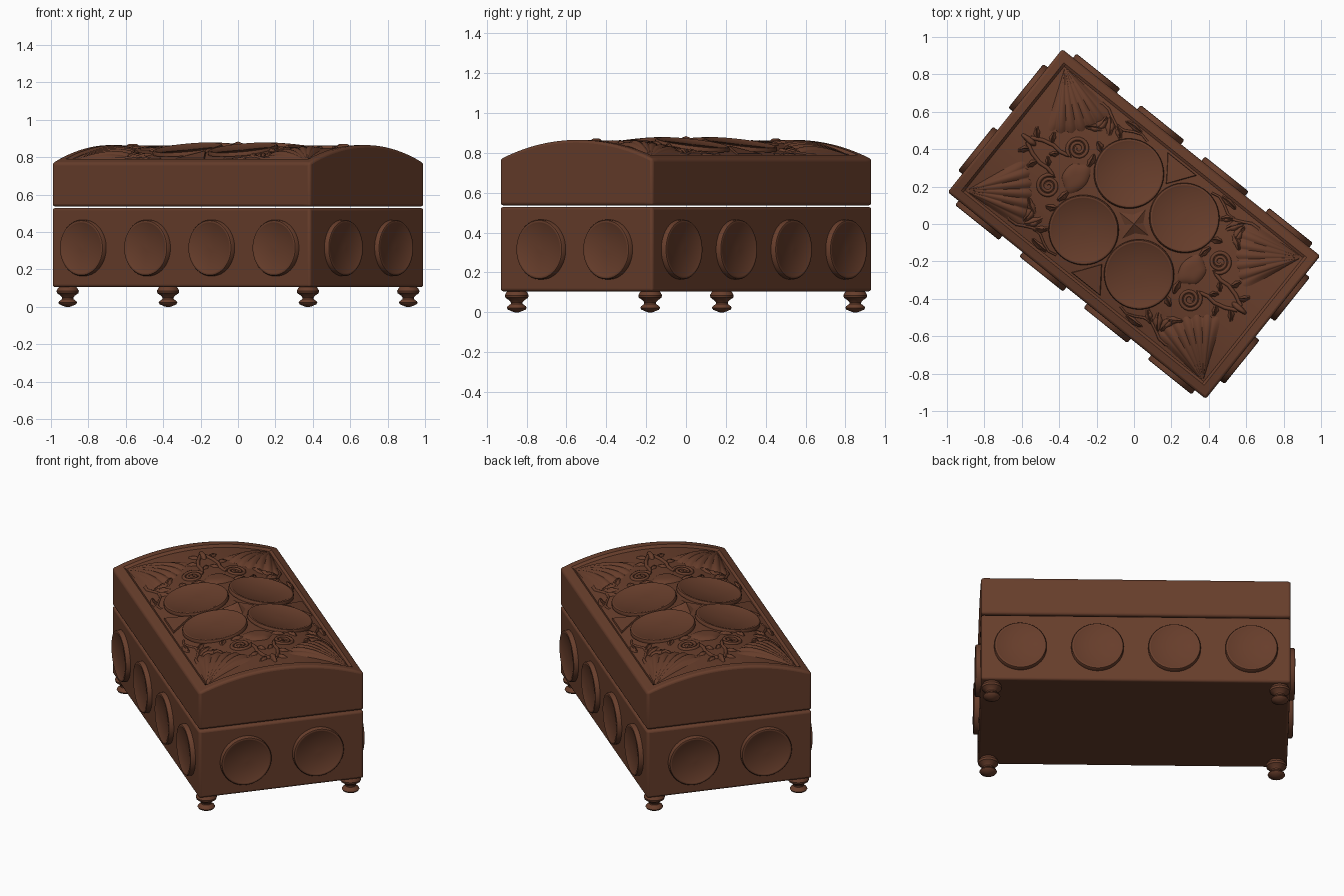
import bpy, bmesh, math
from math import sin, cos, pi, radians
from mathutils import Matrix, Vector

if "Cube" in bpy.data.objects:
    bpy.data.objects.remove(bpy.data.objects["Cube"])

TURN = Matrix.Rotation(radians(-38.7), 4, 'Z')   # whole casket is turned
L, W = 0.884, 0.49                               # half length, half width
TOP, EDGE, REC = 0.865, 0.77, 0.014
ARC = (W * W + (TOP - EDGE) ** 2) / (2 * (TOP - EDGE))

wood = bpy.data.materials.new("brown_wood")
wood.diffuse_color = (0.135, 0.047, 0.024, 1)
wood.use_nodes = True
wood.node_tree.nodes["Principled BSDF"].inputs["Base Color"].default_value = wood.diffuse_color


def arch(v):
    return TOP - ARC + math.sqrt(ARC * ARC - v * v)


def finish(name, bm, bevel=0, angle=35, fix=True):
    if fix:
        bmesh.ops.recalc_face_normals(bm, faces=bm.faces)
    bm.transform(TURN)
    me = bpy.data.meshes.new(name)
    bm.to_mesh(me)
    bm.free()
    ob = bpy.data.objects.new(name, me)
    bpy.context.collection.objects.link(ob)
    me.materials.append(wood)
    if bevel:
        m = ob.modifiers.new("bevel", 'BEVEL')
        m.width, m.segments, m.limit_method, m.angle_limit = bevel, 3, 'ANGLE', radians(55)
    bpy.context.view_layer.objects.active = ob
    ob.select_set(True)
    bpy.ops.object.shade_smooth_by_angle(angle=radians(angle))
    ob.select_set(False)
    return ob


def lathe(name, prof, mat, seg=48):
    bm = bmesh.new()
    rings = [[bm.verts.new((r * cos(2 * pi * i / seg), r * sin(2 * pi * i / seg), z))
              for i in range(seg)] for r, z in prof]
    for a, b in zip(rings, rings[1:]):
        for i in range(seg):
            j = (i + 1) % seg
            bm.faces.new((a[i], a[j], b[j], b[i]))
    bm.faces.new(rings[0])
    bm.faces.new(rings[-1])
    bm.transform(mat)
    return finish(name, bm)


def patch(name, fn, nu, nv, angle=35):
    """Carved relief: fn(s, t) gives (u, v, height above the sunk field)."""
    bm = bmesh.new()
    g = []
    for i in range(nu + 1):
        row = []
        for j in range(nv + 1):
            u, v, h = fn(i / nu, j / nv)
            row.append(bm.verts.new((u, v, arch(v) - REC + h)))
        g.append(row)
    for i in range(nu):
        for j in range(nv):
            bm.faces.new((g[i][j], g[i + 1][j], g[i + 1][j + 1], g[i][j + 1]))
    bmesh.ops.remove_doubles(bm, verts=bm.verts, dist=1e-5)
    bm.normal_update()
    for f in bm.faces:
        if f.normal.z < 0:
            f.normal_flip()
    return finish(name, bm, angle=angle, fix=False)


def stem(name, pts, r0, r1, h=0.002):
    """Half-sunk rounded strand along (u, v) points, tapering r0 to r1."""
    def fn(s, t):
        k = min(int(s * (len(pts) - 1)), len(pts) - 2)
        f = s * (len(pts) - 1) - k
        a, b = Vector(pts[k]), Vector(pts[k + 1])
        p = a.lerp(b, f)
        q0, q1 = Vector(pts[max(k - 1, 0)]), Vector(pts[min(k + 2, len(pts) - 1)])
        d = (b - q0).lerp(q1 - a, f).normalized()
        r = r0 + (r1 - r0) * s
        c = cos(pi * t)
        return p.x - d.y * r * c, p.y + d.x * r * c, h - 0.004 + 1.3 * r * sin(pi * t)
    patch(name, fn, len(pts) - 1, 6, 60)


def leaf(name, u, v, ang, ln, wd, su, sv, ht=0.018):
    """Pointed leaf with a middle crease."""
    def fn(s, t):
        x, c = s * ln, (2 * t - 1)
        w = wd * sin(pi * s ** 0.75) * (1 + 0.15 * sin(s * 18))
        y = c * w + 0.25 * ln * s * s
        h = -0.003 + ht * (1 - c * c) * sin(pi * min(s + 0.12, 1)) - 0.007 * math.exp(-30 * c * c)
        return (su * (u + x * cos(ang) - y * sin(ang)),
                sv * (v + x * sin(ang) + y * cos(ang)), h)
    patch(name, fn, 12, 8, 60)


# box body
bm = bmesh.new()
bmesh.ops.create_cube(bm, size=1, matrix=Matrix.Translation((0, 0, 0.317)) @
                      Matrix.Diagonal((2 * L, 2 * W, 0.424, 1)))
finish("box_body", bm, 0.014)

# arched lid with a sunk carving field
bm = bmesh.new()


def steps(half, n):
    inner = [-half + 0.066 + (2 * half - 0.132) * i / n for i in range(n + 1)]
    return [-half, -half + 0.052] + inner + [half - 0.052, half]


us, vs = steps(L, 4), steps(W, 28)
grid = [[bm.verts.new((u, v, arch(v) - (REC if abs(u) < L - 0.06 and abs(v) < W - 0.06 else 0)))
         for v in vs] for u in us]
for i in range(len(us) - 1):
    for j in range(len(vs) - 1):
        bm.faces.new((grid[i][j], grid[i + 1][j], grid[i + 1][j + 1], grid[i][j + 1]))
rim = [e for e in bm.edges if e.is_boundary]
ext = bmesh.ops.extrude_edge_only(bm, edges=rim)["geom"]
for x in ext:
    if isinstance(x, bmesh.types.BMVert):
        x.co.z = 0.536
bmesh.ops.contextual_create(bm, geom=[x for x in ext if isinstance(x, bmesh.types.BMEdge)
                                      and x.is_boundary])
finish("lid", bm, 0.014)

# turned feet
foot = [(0.045, 0.108), (0.052, 0.1), (0.06, 0.085), (0.057, 0.073), (0.038, 0.06), (0.03, 0.05),
        (0.03, 0.042), (0.046, 0.03), (0.05, 0.022), (0.044, 0.013), (0.02, 0.003), (0.01, 0)]
for su in (-1, 1):
    for sv in (-1, 1):
        lathe("foot", foot, Matrix.Translation((su * 0.823, sv * 0.429, 0)), 32)


def medal(r, t):
    return [(r, -0.02), (r, t - 0.008), (r - 0.004, t - 0.002), (r - 0.01, t),
            (r - 0.016, t - 0.001), (r - 0.022, t - 0.005), (0.01, t - 0.004)]


# round medallions on the four sides
for s in (-1, 1):
    for u in (-0.66, -0.22, 0.22, 0.66):
        lathe("long_side_medallion", medal(0.15, 0.029),
              Matrix.Translation((u, s * W, 0.315)) @ Matrix.Rotation(-s * pi / 2, 4, 'X'))
    for v in (-0.215, 0.215):
        lathe("end_medallion", medal(0.15, 0.029),
              Matrix.Translation((s * L, v, 0.315)) @ Matrix.Rotation(s * pi / 2, 4, 'Y'))

# four large medallions on the lid, tilted with the arch
for su in (-1, 1):
    for sv in (-1, 1):
        tilt = -sv * math.asin(0.195 / ARC)
        lathe("lid_medallion", medal(0.188, 0.002),
              Matrix.Translation((su * 0.19, sv * 0.195, arch(0.195))) @
              Matrix.Rotation(tilt, 4, 'X'), 64)

# star boss between the lid medallions
bm = bmesh.new()
tip = bm.verts.new((0, 0, 0.884))
ring = [bm.verts.new(((0.1 if i % 2 == 0 else 0.05) * cos(i * pi / 4),
                      (0.1 if i % 2 == 0 else 0.05) * sin(i * pi / 4), 0.853)) for i in range(8)]
for i in range(8):
    bm.faces.new((tip, ring[i], ring[(i + 1) % 8]))
bm.faces.new(ring[::-1])
finish("star_boss", bm, angle=15)

for su in (-1, 1):
    for sv in (-1, 1):
        # ribbed corner shell
        def shell(s, t):
            a = radians(3 + 66 * t)
            rib = abs(sin(t * 7 * pi))
            r = s * (0.345 + 0.018 * rib)
            side = min(1, 6 * min(t, 1 - t))
            h = -0.003 + side * (0.026 * sin(pi * s ** 1.3) ** 0.7 + 0.012 * s * rib * (1 - s ** 6))
            return su * (0.815 - r * cos(a)), sv * (0.425 - r * sin(a)), h
        patch("corner_shell", shell, 16, 70, 60)

        # spiral scroll running out into a stem
        pts = [(0.484 + (0.012 + 0.05 * k / 40) * cos(-k * 0.35),
                0.128 + (0.012 + 0.05 * k / 40) * sin(-k * 0.35)) for k in range(41)]
        pts += [(0.51, 0.065), (0.55, 0.055), (0.6, 0.06), (0.66, 0.045), (0.72, 0.015)]
        stem("spiral_scroll", [(su * a, sv * b) for a, b in pts], 0.008, 0.011)

        # side vine and foliage
        vine = [(0.58 - 0.045 * k, 0.375 + 0.025 * sin(k * 1.1)) for k in range(9)]
        stem("side_vine", [(su * a, sv * b) for a, b in vine], 0.009, 0.006)
        for u, v, ang, ln, wd in ((0.46, 0.37, 3.9, 0.13, 0.026), (0.47, 0.36, 4.6, 0.13, 0.026),
                                  (0.41, 0.36, 3.6, 0.11, 0.02), (0.53, 0.24, 2.4, 0.12, 0.022),
                                  (0.38, 0.4, 2.9, 0.14, 0.018), (0.43, 0.22, 3.4, 0.08, 0.02),
                                  (0.61, 0.06, 0.9, 0.08, 0.018), (0.68, 0.03, 0.6, 0.09, 0.018),
                                  (0.4, 0.16, 4.3, 0.1, 0.02), (0.55, 0.05, 5.2, 0.07, 0.016)):
            leaf("carved_leaf", u, v, ang, ln, wd, su, sv)

    # smooth cartouche and end bud on the centre line
    def dome(u0, ru, rv, ht):
        return lambda s, t: (su * (u0 + s * ru * cos(2 * pi * t)),
                             s * rv * (1 + 0.15 * cos(6 * pi * t)) * sin(2 * pi * t),
                             -0.003 + ht * (1 - s ** 4))
    patch("cartouche", dome(0.4, 0.07, 0.09, 0.018), 8, 36, 60)
    patch("end_bud", dome(0.72, 0.05, 0.018, 0.024), 6, 24, 60)

    # three-cornered fillet beside the medallions
    bm = bmesh.new()
    tri = [(-0.11, 0.415), (0.11, 0.415), (0, 0.27)]
    lo = [bm.verts.new((a, su * b, arch(b) - 0.03)) for a, b in tri]
    hi = [bm.verts.new((a * 0.85, su * (b * 0.9 + 0.036), arch(b) - 0.002)) for a, b in tri]
    bm.faces.new(lo)
    bm.faces.new(hi)
    for i in range(3):
        j = (i + 1) % 3
        bm.faces.new((lo[i], lo[j], hi[j], hi[i]))
    finish("side_fillet", bm)
